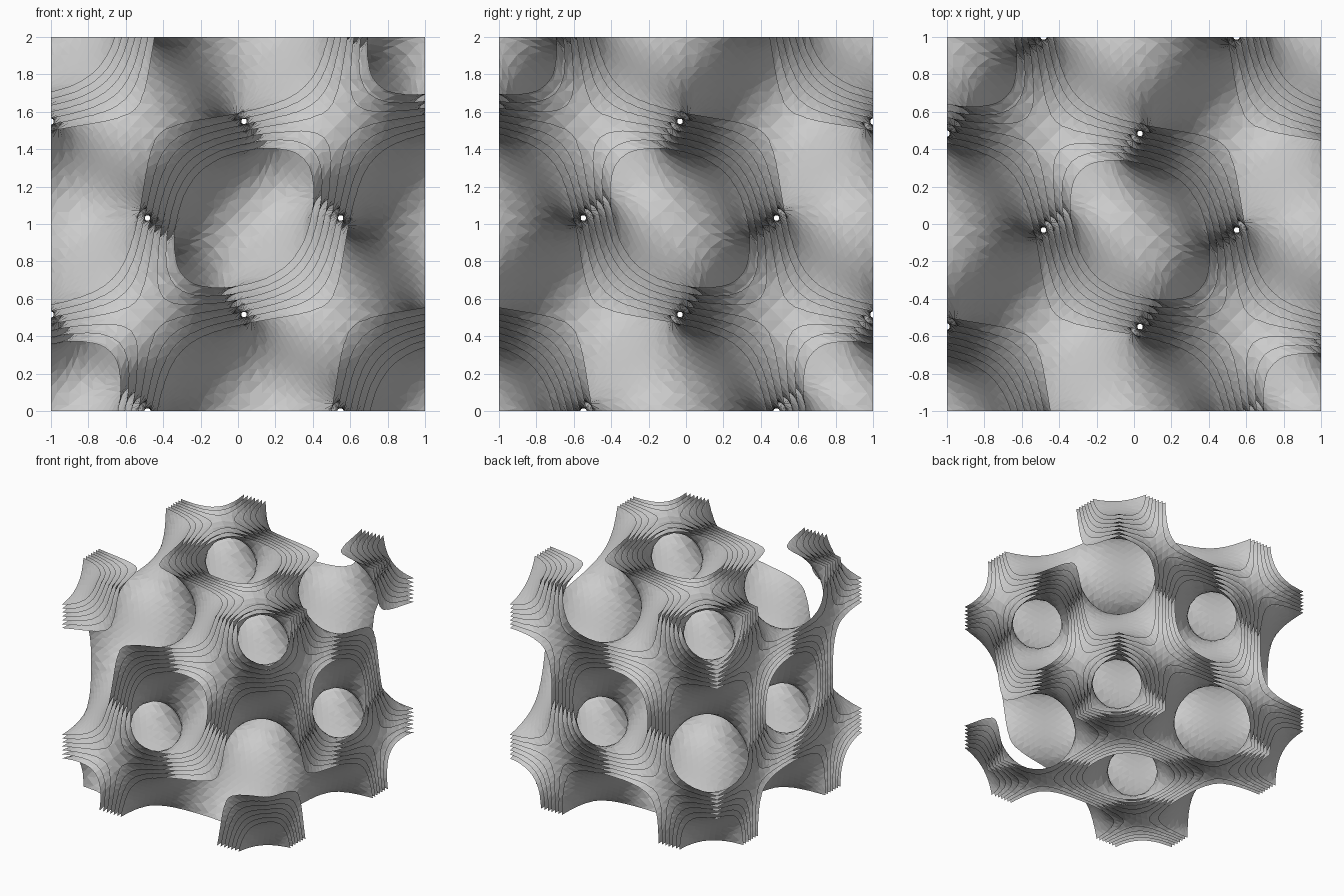
import bpy, bmesh
from math import sin, cos, pi
from mathutils import Vector

if "Cube" in bpy.data.objects:
    bpy.data.objects.remove(bpy.data.objects["Cube"])

N = 32                      # grid samples in one period
H = 2 / (N - 1)             # grid spacing in model units
K = 2 * pi / N              # phase per grid step
LEVELS = [-0.15 + 0.1 * i for i in range(7)]


def field(p):
    """Diamond-type periodic field, in grid units."""
    x, y, z = p[0] * K, p[1] * K, p[2] * K
    return cos(x) * cos(y) * cos(z) - sin(x) * sin(y) * sin(z)


def gradient(p):
    x, y, z = p[0] * K, p[1] * K, p[2] * K
    a, b, c, d, e, f = cos(x), cos(y), cos(z), sin(x), sin(y), sin(z)
    return Vector((-d * b * c - a * e * f,
                   -a * e * c - d * b * f,
                   -a * b * f - d * e * c)) * K


def to_model(p):
    return (-1 + H * p[0], 1 - H * p[2], H * p[1])


# Field samples, one cell of padding around the block
R = range(-1, N + 1)
grid = {(i, j, k): field((i, j, k)) for i in R for j in R for k in R}


def build_sheet(level, name):
    # Find crossed grid edges; each gives one quad joining its four cells
    cells, quads = {}, []
    for p, f0 in grid.items():
        for d in range(3):
            a, b = (d + 1) % 3, (d + 2) % 3
            if p[d] >= N or not (0 <= p[a] < N and 0 <= p[b] < N):
                continue
            q = list(p)
            q[d] += 1
            f1 = grid[tuple(q)]
            if (f0 > level) == (f1 > level):
                continue
            hit = Vector(p)
            hit[d] += (level - f0) / (f1 - f0)
            quad = []
            for da, db in ((-1, -1), (0, -1), (0, 0), (-1, 0)):
                c = list(p)
                c[a] += da
                c[b] += db
                c = tuple(c)
                cells.setdefault(c, []).append(hit)
                quad.append(c)
            quads.append(quad if f0 > level else quad[::-1])

    # One vertex per cell, pulled onto the level surface
    bm = bmesh.new()
    verts = {}
    for c, hits in cells.items():
        p = sum(hits, Vector()) / len(hits)
        for _ in range(2):
            g = gradient(p)
            step = g * ((level - field(p)) / max(g.length_squared, 1e-4))
            if step.length > 0.5:
                step.length = 0.5
            p += step
        verts[c] = bm.verts.new(to_model(p))
    for quad in quads:
        bm.faces.new([verts[c] for c in quad])
    bmesh.ops.triangulate(bm, faces=bm.faces[:])

    # Trim flush to the cube
    for axis in range(3):
        for side in (-1, 1):
            no = Vector()
            no[axis] = side
            bmesh.ops.bisect_plane(bm, geom=bm.verts[:] + bm.edges[:] + bm.faces[:],
                                   dist=1e-5, plane_co=Vector((0, 0, 1)) + no,
                                   plane_no=no, clear_outer=True)

    mesh = bpy.data.meshes.new(name)
    bm.to_mesh(mesh)
    bm.free()
    bpy.context.collection.objects.link(bpy.data.objects.new(name, mesh))


# Nested sheets of the lattice
for n, level in enumerate(LEVELS):
    build_sheet(level, f"lattice_sheet_{n + 1}")
